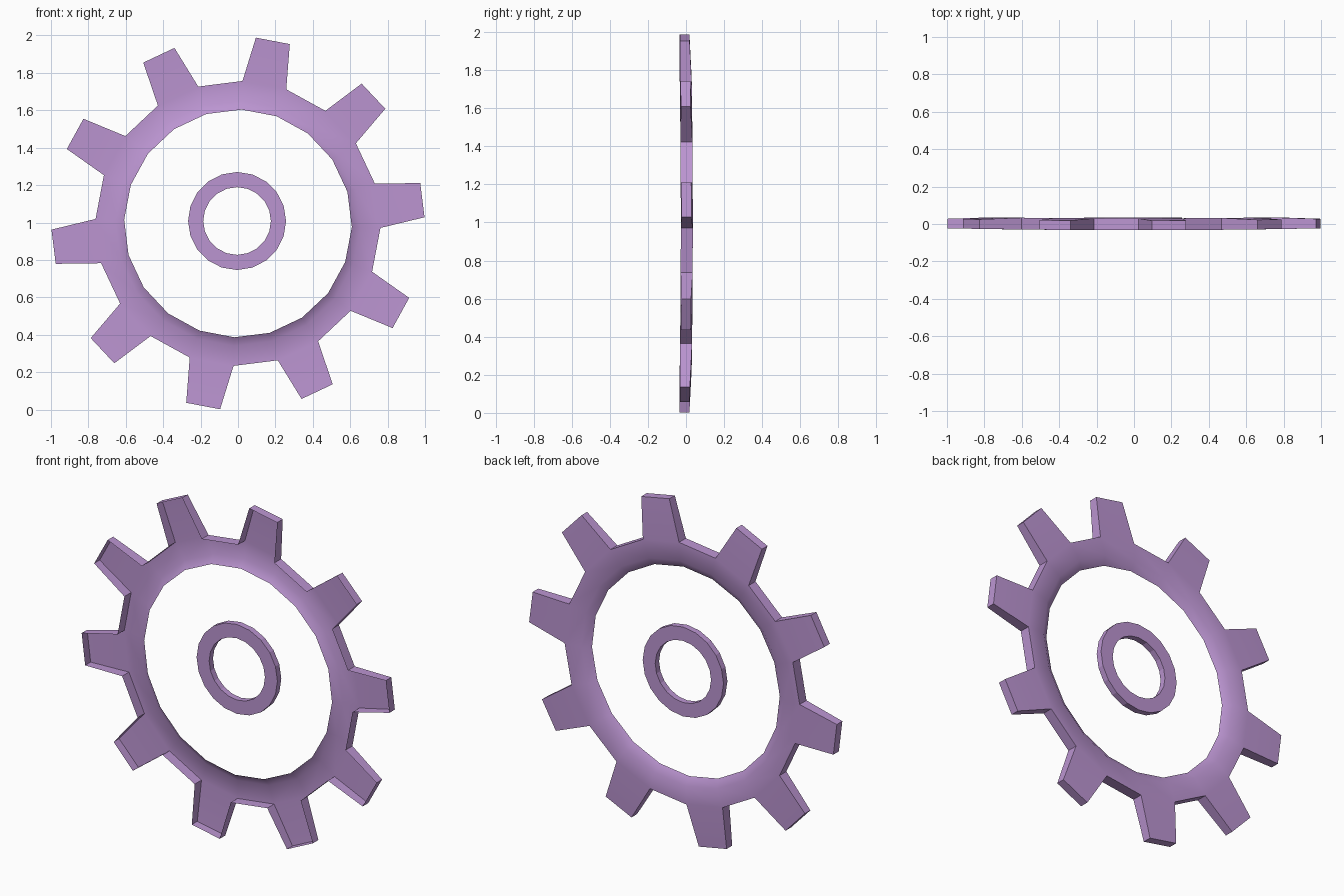
import bpy, bmesh
from math import cos, sin, radians

if "Cube" in bpy.data.objects:
    bpy.data.objects.remove(bpy.data.objects["Cube"])

mat = bpy.data.materials.new("purple")
mat.diffuse_color = (0.5, 0.3, 0.64, 1)
mat.use_nodes = True
mat.node_tree.nodes["Principled BSDF"].inputs["Base Color"].default_value = mat.diffuse_color


def finish(bm, name, smooth):
    bmesh.ops.recalc_face_normals(bm, faces=bm.faces)
    me = bpy.data.meshes.new(name)
    bm.to_mesh(me)
    bm.free()
    me.materials.append(mat)
    ob = bpy.data.objects.new(name, me)
    bpy.context.collection.objects.link(ob)
    bpy.context.view_layer.objects.active = ob
    ob.select_set(True)
    bpy.ops.object.shade_smooth_by_angle(angle=radians(smooth))
    ob.select_set(False)


# Toothed rim: a back sheet with an outline wall, open at the front like a tray
def rim_point(bm, r, deg, y):
    x, z = r * cos(radians(deg)), r * sin(radians(deg))
    return bm.verts.new((x, y + 0.003 * x * x - 0.007 * z * z, z + 0.995))


def rim_loop(bm, r, y):
    return [rim_point(bm, r, START - 9 + 18 * i, y) for i in range(N)]


N, START = 20, 79.2
bm = bmesh.new()
lip = rim_loop(bm, 0.609, 0)
bevel = rim_loop(bm, 0.655, 0.032)
back = rim_loop(bm, 0.762, 0.034)
front = rim_loop(bm, 0.762, -0.029)
for i in range(N):
    j = (i + 1) % N
    # Web with its rounded inner lip
    bm.faces.new((lip[j], lip[i], bevel[i], bevel[j]))
    bm.faces.new((bevel[j], bevel[i], back[i], back[j]))
    if i % 2:
        bm.faces.new((front[i], front[j], back[j], back[i]))
        continue
    # Tooth: back face and three side walls
    mid = START + 18 * i
    fa, fb = (rim_point(bm, 0.998, mid + s * 5.3, -0.026) for s in (-1, 1))
    ba, bb = (rim_point(bm, 0.998, mid + s * 5.3, 0.025) for s in (-1, 1))
    for f in ((back[j], back[i], ba, bb), (front[i], fa, ba, back[i]),
              (fb, front[j], back[j], bb), (fa, fb, bb, ba)):
        bm.faces.new(f)
finish(bm, "toothed_rim", 50)

# Central hub ring: thin section swept round, set slightly back
bm = bmesh.new()
section = [(0.181, -0.002), (0.262, -0.002), (0.262, 0.034), (0.181, 0.034)]
loops = [[bm.verts.new((r * cos(radians(18 * i)) - 0.005, y,
                        r * sin(radians(18 * i)) + 1.008)) for r, y in section]
         for i in range(N)]
for i in range(N):
    a, b = loops[i], loops[(i + 1) % N]
    for k in range(4):
        m = (k + 1) % 4
        bm.faces.new((a[k], a[m], b[m], b[k]))
finish(bm, "hub_ring", 15)
